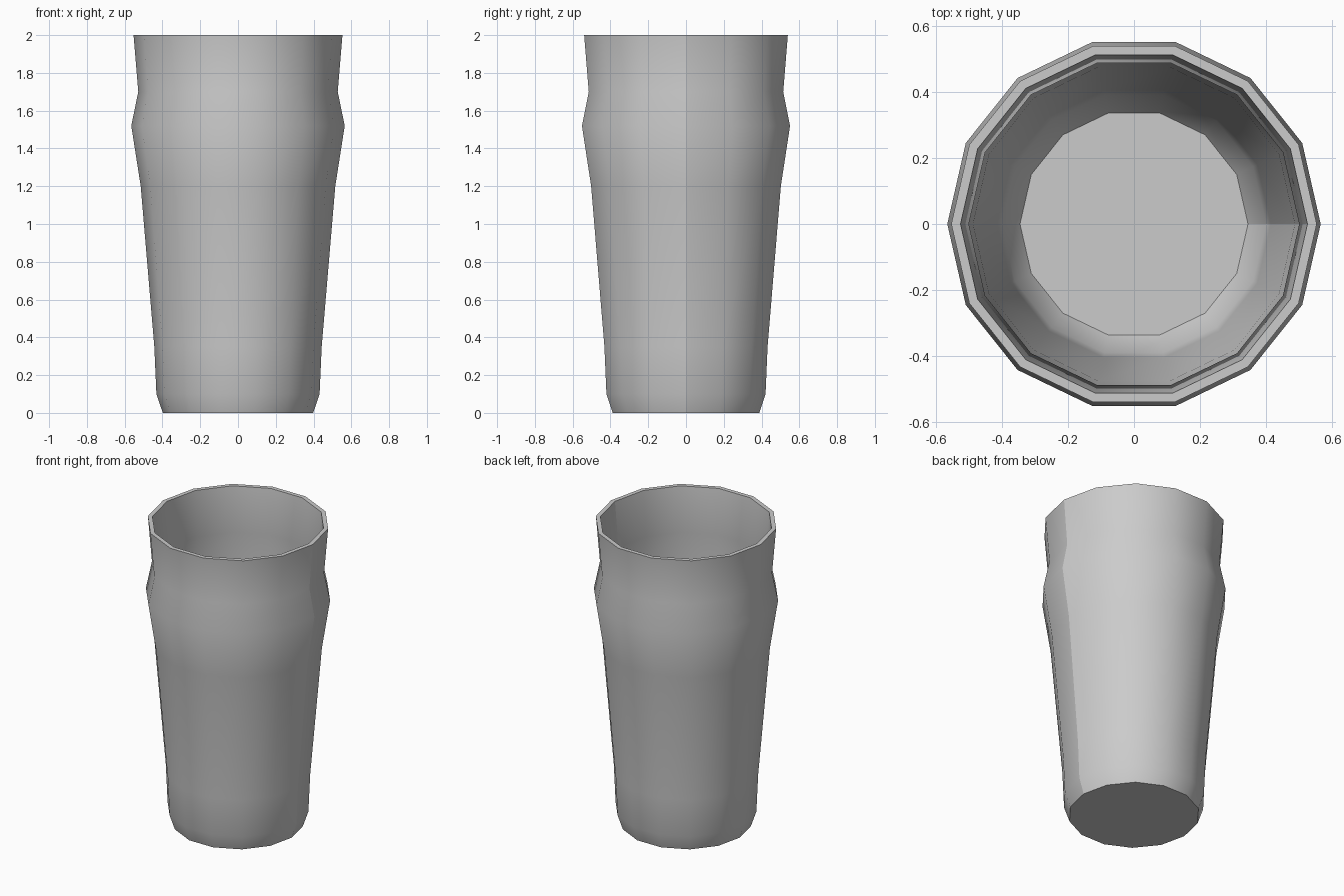
import bpy, bmesh
from math import cos, sin, tau, radians

if "Cube" in bpy.data.objects:
    bpy.data.objects.remove(bpy.data.objects["Cube"])

SIDES = 14

# One grey for the whole glass
grey = bpy.data.materials.new("plain grey")
grey.use_nodes = True
colour = (0.6, 0.6, 0.6, 1)
grey.diffuse_color = colour
grey.node_tree.nodes["Principled BSDF"].inputs["Base Color"].default_value = colour

# Profile as (radius, height): outer wall going up, inner wall going down
outer = [(0.398, 0), (0.432, 0.1), (0.443, 0.35), (0.515, 1.2),
         (0.565, 1.52), (0.528, 1.7), (0.553, 2)]
inner = [(0.525, 2), (0.5, 1.7), (0.536, 1.52), (0.487, 1.2),
         (0.414, 0.35), (0.4, 0.15), (0.345, 0.07)]

bm = bmesh.new()
rings = [[bm.verts.new((r * cos(tau * i / SIDES), r * sin(tau * i / SIDES), z))
          for i in range(SIDES)] for r, z in outer + inner]

# Walls and rim
for low, high in zip(rings, rings[1:]):
    for i in range(SIDES):
        j = (i + 1) % SIDES
        bm.faces.new((low[i], low[j], high[j], high[i]))
    # Shading seam down the left side
    bm.edges.get((low[0], high[0])).smooth = False

# Underside and inside floor
bm.faces.new(rings[0][::-1])
bm.faces.new(rings[-1])

mesh = bpy.data.meshes.new("pint_glass")
bm.to_mesh(mesh)
bm.free()
mesh.materials.append(grey)
glass = bpy.data.objects.new("pint_glass", mesh)
bpy.context.collection.objects.link(glass)

# Smooth walls, crisp rim and base
bpy.ops.object.select_all(action="DESELECT")
glass.select_set(True)
bpy.context.view_layer.objects.active = glass
bpy.ops.object.shade_smooth_by_angle(angle=radians(40), keep_sharp_edges=True)
